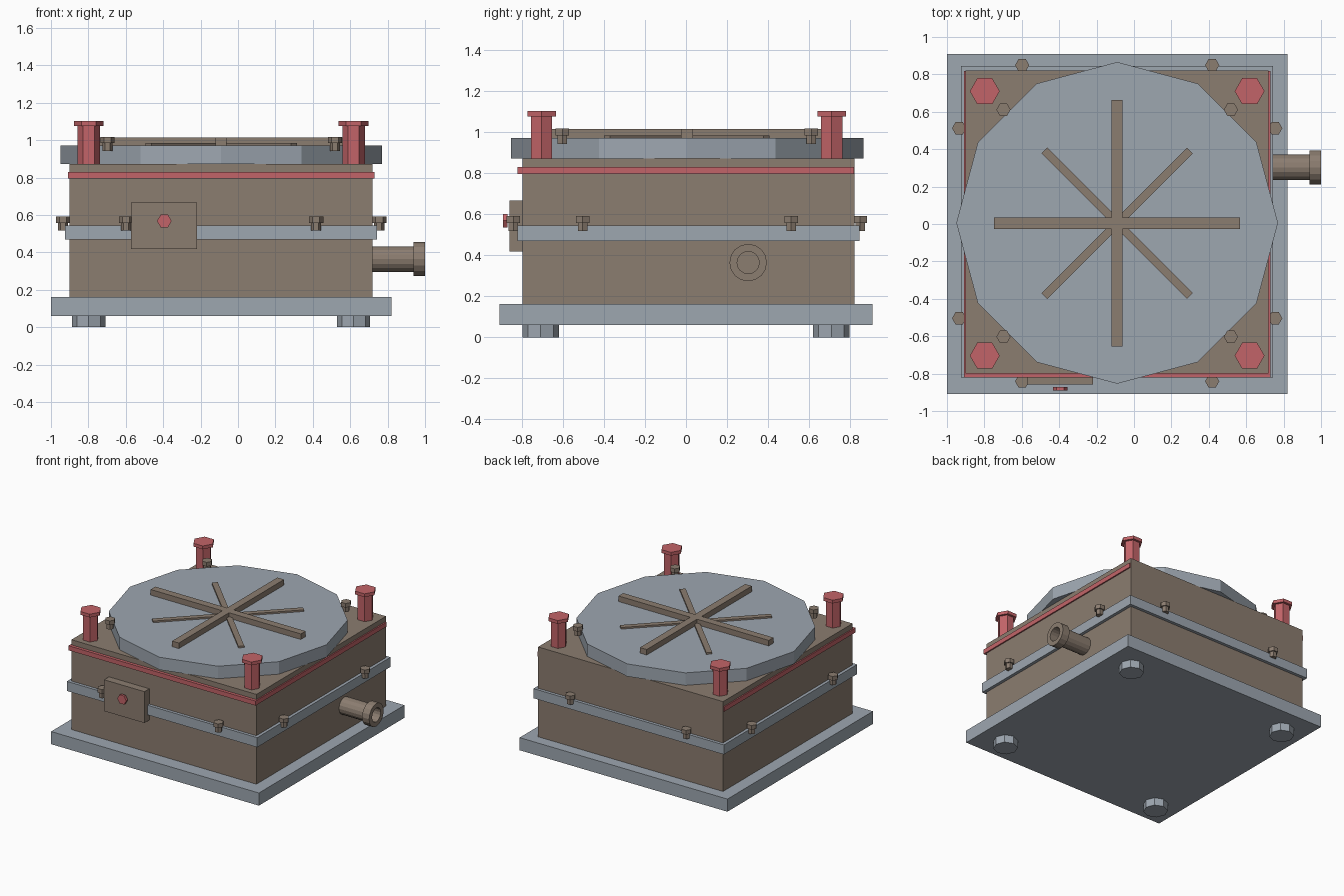
import bpy, bmesh, math

if "Cube" in bpy.data.objects:
    bpy.data.objects.remove(bpy.data.objects["Cube"])

CX = -0.09                      # housing centre in x
SIGNS = [(sx, sy) for sx in (-1, 1) for sy in (-1, 1)]


def material(name, rgb):
    m = bpy.data.materials.new(name)
    m.diffuse_color = (*rgb, 1)
    m.use_nodes = True
    m.node_tree.nodes["Principled BSDF"].inputs["Base Color"].default_value = m.diffuse_color
    return m


BROWN = material("warm_brown", (0.26, 0.205, 0.162))
STEEL = material("blue_grey", (0.34, 0.385, 0.435))
RED = material("dull_red", (0.54, 0.127, 0.138))


def finish(name, bm, mat, loc=(0, 0, 0), turn=0):
    bmesh.ops.recalc_face_normals(bm, faces=bm.faces[:])
    me = bpy.data.meshes.new(name)
    bm.to_mesh(me)
    bm.free()
    me.materials.append(mat)
    ob = bpy.data.objects.new(name, me)
    ob.location = loc
    ob.rotation_euler.z = turn
    bpy.context.collection.objects.link(ob)
    return ob


def box(name, centre, size, mat, turn=0):
    bm = bmesh.new()
    bmesh.ops.create_cube(bm, size=1)
    bmesh.ops.scale(bm, vec=size, verts=bm.verts[:])
    return finish(name, bm, mat, centre, turn)


def turned(name, profile, sides, mat, loc, axis="z"):
    """Sweep (radius, height) pairs around an axis and cap both ends."""
    bm = bmesh.new()
    rings = []
    for r, h in profile:
        ring = []
        for i in range(sides):
            a = 2 * math.pi * i / sides
            u, v = r * math.cos(a), r * math.sin(a)
            co = {"x": (h, u, v), "y": (u, h, v), "z": (u, v, h)}[axis]
            ring.append(bm.verts.new(co))
        rings.append(ring)
    for a, b in zip(rings, rings[1:]):
        for i in range(sides):
            j = (i + 1) % sides
            bm.faces.new((a[i], a[j], b[j], b[i]))
    bm.faces.new(rings[0])
    bm.faces.new(rings[-1])
    return finish(name, bm, mat, loc)


# Base and housing
box("base_plate", (CX, 0, 0.111), (1.82, 1.82, 0.1), STEEL)
box("housing", (CX, 0.012, 0.516), (1.62, 1.62, 0.712), BROWN)
box("middle_band", (CX, 0.012, 0.507), (1.668, 1.668, 0.076), STEEL)
box("red_seal", (CX, -0.002, 0.813), (1.64, 1.64, 0.036), RED)

# Lid with raised ribs
turned("lid", [(0.86, 0.872), (0.86, 0.971)], 12, STEEL, (CX, 0.006, 0))
for k in range(4):
    if k % 2 == 0:
        box("main_rib", (CX, 0.004, 0.99), (1.316, 0.059, 0.05), BROWN, k * math.pi / 4)
    else:
        box("diagonal_rib", (CX, 0.004, 0.972), (1.1, 0.043, 0.024), BROWN, k * math.pi / 4)

# Feet, tall corner bolts and lid bolts
small_bolt = [(0.027, 0), (0.027, 0.041), (0.038, 0.041), (0.038, 0.074)]
tall_bolt = [(0.06, 0.86), (0.06, 1.076), (0.08, 1.076), (0.08, 1.102)]
for sx, sy in SIGNS:
    turned("foot", [(0.089, 0), (0.089, 0.065)], 8, STEEL, (CX + sx * 0.708, sy * 0.708, 0))
    turned("corner_bolt", tall_bolt, 6, RED, (CX + sx * 0.708, 0.003 + sy * 0.707, 0))
    turned("lid_bolt", small_bolt, 6, BROWN, (CX + sx * 0.608, 0.004 + sy * 0.607, 0.943))
    # Bolts around the middle band
    turned("front_back_band_bolt", small_bolt, 6, BROWN,
           (CX + sx * 0.508, 0.004 + sy * 0.845, 0.517))
    turned("side_band_bolt", small_bolt, 6, BROWN,
           (CX + sx * 0.845, 0.004 + sy * 0.508, 0.517))

# Front plate with button
box("front_plate", (-0.395, -0.82, 0.542), (0.354, 0.078, 0.248), BROWN)
turned("button", [(0.039, -0.891), (0.039, -0.871)], 6, RED, (-0.394, 0, 0.568), "y")

# Side pipe with flange and open bore
pipe = [(0.068, 0.70), (0.068, 0.938), (0.091, 0.938), (0.091, 1.0), (0.054, 1.0), (0.054, 0.72)]
turned("side_pipe", pipe, 16, BROWN, (0, 0.303, 0.364), "x")
